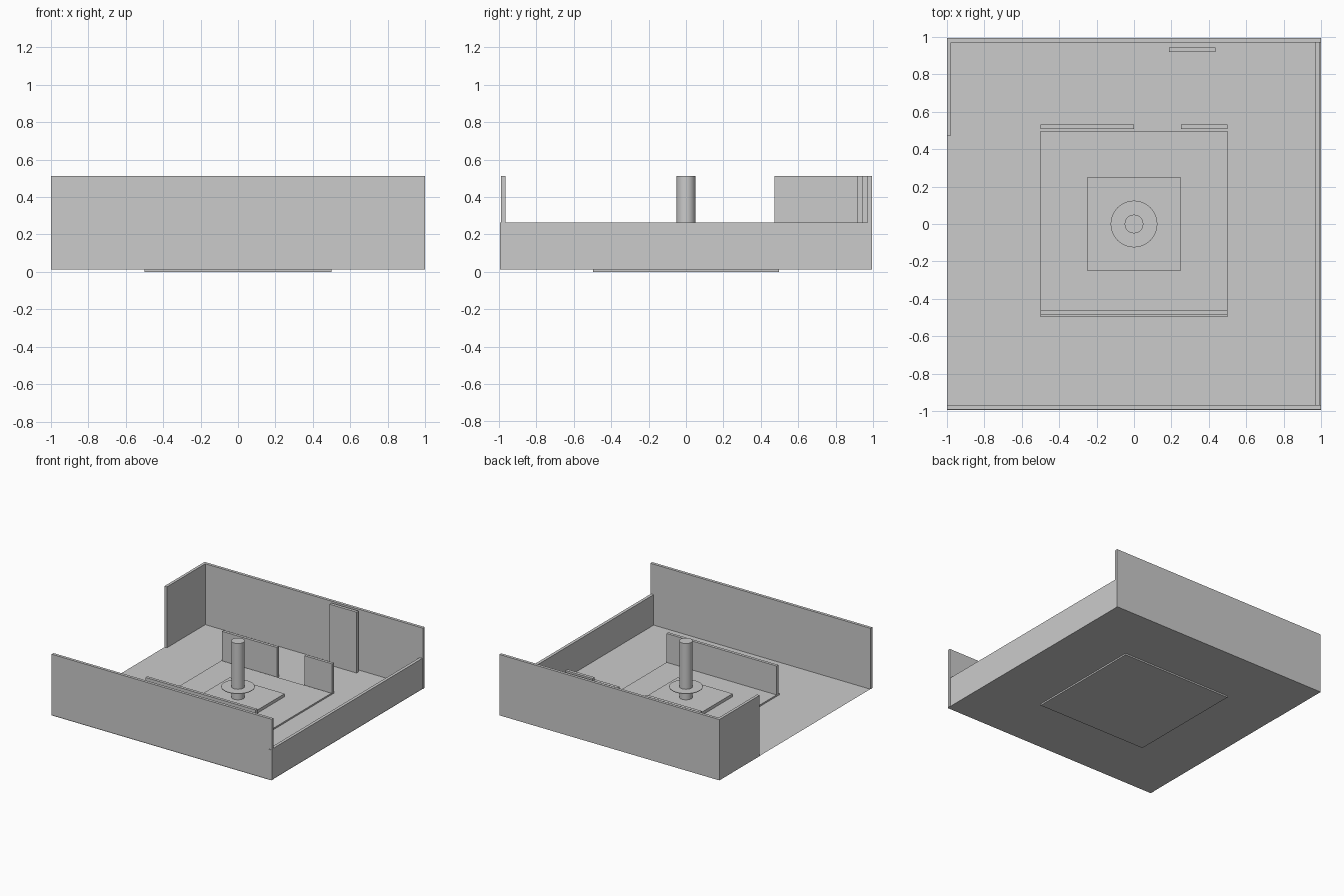
import bpy

if "Cube" in bpy.data.objects:
    bpy.data.objects.remove(bpy.data.objects["Cube"])

FLOOR = 0.0125          # floor level
LOW, HIGH = 0.2625, 0.5125


def box(name, x0, x1, y0, y1, z0, z1):
    bpy.ops.mesh.primitive_cube_add(size=1, location=((x0 + x1) / 2, (y0 + y1) / 2, (z0 + z1) / 2))
    ob = bpy.context.object
    ob.name = name
    ob.scale = (x1 - x0, y1 - y0, z1 - z0)
    bpy.ops.object.transform_apply(location=False, rotation=False, scale=True)
    return ob


# single-sheet courtyard floor
bpy.ops.mesh.primitive_plane_add(size=2, location=(0, 0, FLOOR))
floor = bpy.context.object
floor.name = "floor"
floor.scale = (0.998, 0.995, 1)
bpy.ops.object.transform_apply(location=False, rotation=False, scale=True)

# outer walls; front and back are made of two halves
for side, x0, x1 in (("left", -1, 0), ("right", 0, 1)):
    box("front_wall_" + side, x0, x1, -0.99, -0.966, FLOOR, HIGH)
    box("back_wall_" + side, x0, x1, 0.971, 0.995, FLOOR, HIGH)
box("right_low_wall", 0.97, 0.995, -0.995, 0.971, FLOOR, LOW)
box("left_short_wall", -1, -0.977, 0.473, 0.971, FLOOR, HIGH)

# leaning-height panel in front of the back wall
box("door_panel", 0.188, 0.435, 0.918, 0.944, FLOOR, HIGH)

# stepped plinth
box("lower_slab", -0.5, 0.5, -0.498, 0.498, 0, 0.025)
box("upper_slab", -0.25, 0.25, -0.248, 0.248, 0.025, 0.05)

# inner walls, with a doorway gap at the back
box("inner_front_wall", -0.5, 0.5, -0.485, -0.461, FLOOR, LOW)
box("inner_back_wall_left", -0.5, 0, 0.507, 0.531, FLOOR, LOW)
box("inner_back_wall_right", 0.25, 0.5, 0.507, 0.531, FLOOR, LOW)

# central post
bpy.ops.mesh.primitive_cylinder_add(vertices=32, radius=0.05, depth=HIGH - 0.05,
                                    location=(0, 0, (HIGH + 0.05) / 2))
bpy.context.object.name = "post"
bpy.ops.object.shade_smooth_by_angle()

# flat collar disc around the post
bpy.ops.mesh.primitive_cylinder_add(vertices=32, radius=0.125, depth=0.004, location=(0, 0, 0.135))
bpy.context.object.name = "collar_disc"
bpy.ops.object.shade_smooth_by_angle()
